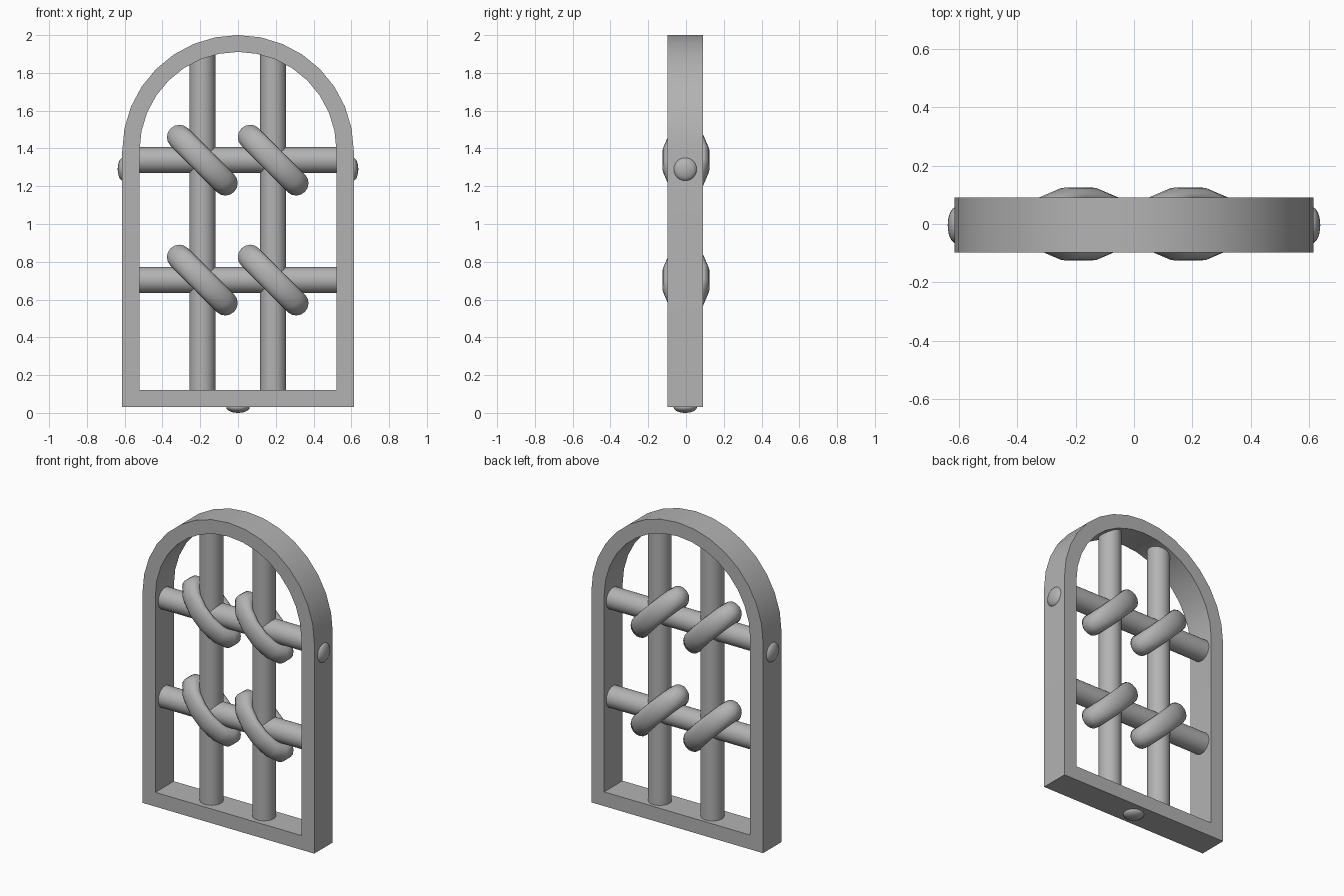
import bpy, bmesh, math
from mathutils import Matrix, Vector

cube = bpy.data.objects.get("Cube")
if cube:
    bpy.data.objects.remove(cube)

grey = bpy.data.materials.new("iron_grey")
grey.use_nodes = True
colour = (0.45, 0.45, 0.45, 1)
grey.diffuse_color = colour
grey.node_tree.nodes["Principled BSDF"].inputs["Base Color"].default_value = colour


def finish(name, bm, angle):
    bmesh.ops.recalc_face_normals(bm, faces=bm.faces)
    mesh = bpy.data.meshes.new(name)
    bm.to_mesh(mesh)
    bm.free()
    mesh.materials.append(grey)
    obj = bpy.data.objects.new(name, mesh)
    bpy.context.collection.objects.link(obj)
    bpy.ops.object.select_all(action='DESELECT')
    obj.select_set(True)
    bpy.context.view_layer.objects.active = obj
    bpy.ops.object.shade_smooth_by_angle(angle=math.radians(angle))
    return obj


def arch(half_width, bottom, spring, steps=16):
    """Outline of a round-headed window, counter-clockwise."""
    points = [(-half_width, bottom), (half_width, bottom)]
    for i in range(steps + 1):
        a = math.pi * i / steps
        points.append((half_width * math.cos(a), spring + half_width * math.sin(a)))
    return points


def bar(name, centre, length, axis):
    bm = bmesh.new()
    turn = Vector((0, 0, 1)).rotation_difference(Vector(axis)).to_matrix().to_4x4()
    bmesh.ops.create_cone(bm, cap_ends=True, segments=32, radius1=0.069, radius2=0.069,
                          depth=length, matrix=Matrix.Translation(centre) @ turn)
    finish(name, bm, 40)


def tie_ring(name, x, z, major=0.181, minor=0.065, around=12, sides=16):
    """Flattened ring that wraps diagonally round a crossing."""
    bm = bmesh.new()
    place = (Matrix.Translation((x, 0, z)) @ Matrix.Rotation(math.radians(45), 4, 'Y')
             @ Matrix.Diagonal((1, 0.525, 1, 1)))
    loops = []
    for i in range(around):
        a = 2 * math.pi * (i + 0.5) / around
        loop = []
        for j in range(sides):
            b = 2 * math.pi * j / sides
            r = major + minor * math.cos(b)
            loop.append(bm.verts.new(place @ Vector(
                (r * math.cos(a), r * math.sin(a), minor * math.sin(b)))))
        loops.append(loop)
    for i in range(around):
        p, q = loops[i], loops[(i + 1) % around]
        for j in range(sides):
            k = (j + 1) % sides
            bm.faces.new((p[j], q[j], q[k], p[k]))
    finish(name, bm, 60)


def rivet(name, centre, radii):
    bm = bmesh.new()
    bmesh.ops.create_uvsphere(bm, u_segments=24, v_segments=12, radius=1,
                              matrix=Matrix.Translation(centre) @ Matrix.Diagonal((*radii, 1)))
    finish(name, bm, 60)


# Arched frame
FRONT, BACK = -0.098, 0.09
bm = bmesh.new()
rings = [[bm.verts.new((x, y, z)) for x, z in outline]
         for outline, y in ((arch(0.613, 0.03, 1.387), FRONT), (arch(0.521, 0.122, 1.39), FRONT),
                            (arch(0.521, 0.122, 1.39), BACK), (arch(0.613, 0.03, 1.387), BACK))]
for i, ring in enumerate(rings):
    after = rings[(i + 1) % len(rings)]
    for j in range(len(ring)):
        k = (j + 1) % len(ring)
        bm.faces.new((ring[j], ring[k], after[k], after[j]))
finish("window_frame", bm, 30)

# Bars and the ties at their crossings
columns = {"right": -0.189, "left": 0.186}
rows = {"upper": 1.338, "lower": 0.703}
for side, x in columns.items():
    bar(side + "_upright_bar", (x, 0, 1.0), 1.82, (0, 0, 1))
for level, z in rows.items():
    bar(level + "_cross_bar", (0, 0, z), 1.1, (1, 0, 0))
    for side, x in columns.items():
        tie_ring(f"{level}_{side}_tie", x, z)

# Rivets on the sides and the base
for side, s in (("right", -1), ("left", 1)):
    rivet(side + "_rivet", (s * 0.608, -0.004, 1.29), (0.029, 0.062, 0.062))
rivet("base_rivet", (0, -0.004, 0.03), (0.062, 0.062, 0.03))
